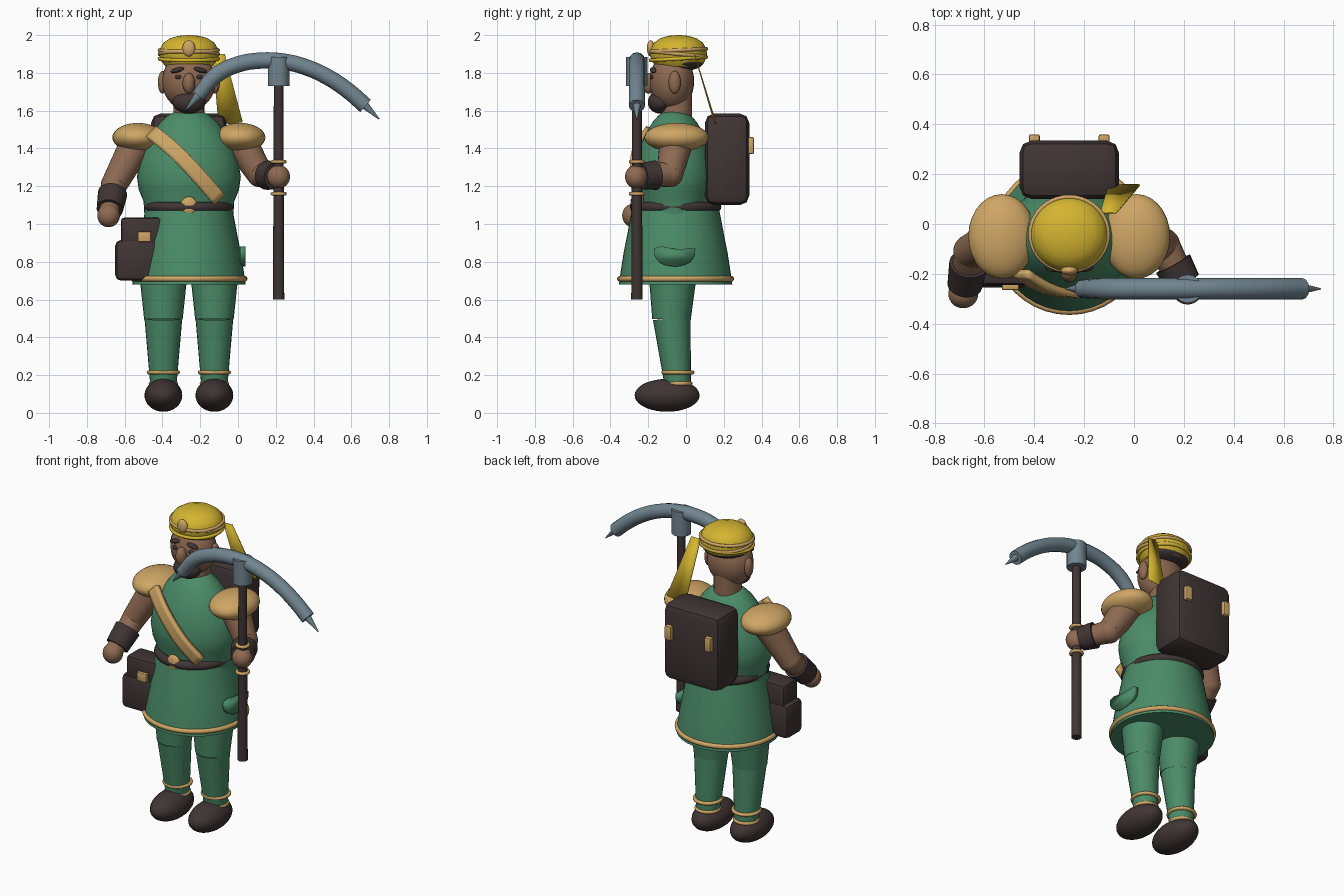
import bpy, bmesh, math
from mathutils import Vector, Matrix

if "Cube" in bpy.data.objects:
    bpy.data.objects.remove(bpy.data.objects["Cube"])


def material(name, rgb):
    m = bpy.data.materials.new(name)
    m.use_nodes = True
    m.diffuse_color = (*rgb, 1)
    m.node_tree.nodes["Principled BSDF"].inputs["Base Color"].default_value = (*rgb, 1)
    return m


GREEN = material("green cloth", (.07, .26, .14))
DARK = material("dark leather", (.05, .035, .034))
TAN = material("tan trim", (.62, .38, .13))
SKIN = material("skin", (.27, .145, .085))
YELLOW = material("yellow cloth", (.66, .46, .03))
STEEL = material("steel", (.165, .235, .28))
CX = -.26  # centre line of the figure


def finish(name, bm, mat, angle=40):
    bmesh.ops.recalc_face_normals(bm, faces=bm.faces)
    me = bpy.data.meshes.new(name)
    bm.to_mesh(me)
    bm.free()
    ob = bpy.data.objects.new(name, me)
    bpy.context.collection.objects.link(ob)
    me.materials.append(mat)
    bpy.ops.object.select_all(action='DESELECT')
    ob.select_set(True)
    bpy.context.view_layer.objects.active = ob
    bpy.ops.object.shade_smooth_by_angle(angle=math.radians(angle))
    return ob


def ball(name, loc, size, mat, tilt=0):
    bm = bmesh.new()
    m = Matrix.Translation(loc) @ Matrix.Rotation(tilt, 4, 'Y') @ Matrix.Diagonal((*size, 1))
    bmesh.ops.create_uvsphere(bm, u_segments=28, v_segments=18, radius=1, matrix=m)
    return finish(name, bm, mat)


def limb(name, p, q, r1, r2, mat, sides=24):
    p, q = Vector(p), Vector(q)
    d = q - p
    m = Matrix.Translation((p + q) / 2) @ d.to_track_quat('Z', 'Y').to_matrix().to_4x4()
    bm = bmesh.new()
    bmesh.ops.create_cone(bm, cap_ends=True, segments=sides, radius1=r1, radius2=r2,
                          depth=d.length, matrix=m)
    return finish(name, bm, mat)


def lathe(name, profile, centre, squash, mat, sides=40):
    bm = bmesh.new()
    rings = []
    for r, z in profile:
        rings.append([bm.verts.new((centre[0] + r * math.cos(a), centre[1] + r * squash * math.sin(a), z))
                      for a in (math.tau * i / sides for i in range(sides))])
    for low, high in zip(rings, rings[1:]):
        for i in range(sides):
            j = (i + 1) % sides
            bm.faces.new((low[i], low[j], high[j], high[i]))
    bm.faces.new(rings[0])
    bm.faces.new(rings[-1])
    return finish(name, bm, mat)


def ring(name, loc, rx, ry, thick, mat, tilt=0):
    bpy.ops.mesh.primitive_torus_add(major_radius=1, minor_radius=thick / rx, location=(0, 0, 0),
                                     major_segments=40, minor_segments=10)
    temp = bpy.context.object
    bm = bmesh.new()
    bm.from_mesh(temp.data)
    bpy.data.objects.remove(temp)
    bm.transform(Matrix.Translation(loc) @ Matrix.Rotation(tilt, 4, 'X') @ Matrix.Diagonal((rx, ry, rx, 1)))
    return finish(name, bm, mat)


def box(name, lo, hi, bevel, mat, segments=2):
    lo, hi = Vector(lo), Vector(hi)
    bm = bmesh.new()
    bmesh.ops.create_cube(bm, size=1, matrix=Matrix.Translation((lo + hi) / 2) @ Matrix.Diagonal((*(hi - lo), 1)))
    bmesh.ops.bevel(bm, geom=bm.edges[:], offset=bevel, segments=segments, profile=.5, affect='EDGES')
    return finish(name, bm, mat, 30)


def plate(name, points, mat, thick):
    bm = bmesh.new()
    bm.faces.new([bm.verts.new(p) for p in points])
    ob = finish(name, bm, mat)
    mod = ob.modifiers.new("thickness", 'SOLIDIFY')
    mod.thickness, mod.offset = thick, 0
    return ob


# Tunic: barrel torso, skirt, hem and belt
lathe("torso", [(.235, 1.04), (.24, 1.12), (.265, 1.18), (.275, 1.25), (.262, 1.33), (.235, 1.41),
                (.195, 1.48), (.15, 1.54), (.11, 1.575), (.075, 1.595)], (CX, -.06), .78, GREEN)
lathe("skirt", [(.3, .68), (.292, .74), (.275, .85), (.255, .95), (.238, 1.04), (.23, 1.08)],
      (CX, -.055), 1, GREEN).data.transform(Matrix.Identity(4))
ring("hem_trim", (CX, -.055, .71), .295, .295, .015, TAN)
ring("belt", (CX, -.055, 1.09), .212, .215, .027, DARK)
ball("belt_buckle", (CX, -.275, 1.095), (.045, .02, .05), TAN)

# Chest sash wrapped diagonally over the torso
bm = bmesh.new()
half = Vector((.028, 0, .028))
rows = []
for p in [(-.455, -.195, 1.485), (-.37, -.255, 1.42), (-.28, -.282, 1.335), (-.185, -.285, 1.23), (-.1, -.24, 1.13)]:
    rows.append((bm.verts.new(Vector(p) - half), bm.verts.new(Vector(p) + half)))
for a, b in zip(rows, rows[1:]):
    bm.faces.new((a[0], a[1], b[1], b[0]))
sash = finish("chest_sash", bm, TAN)
sub = sash.modifiers.new("smooth", 'SUBSURF')
sub.levels = sub.render_levels = 2
sub.boundary_smooth = 'PRESERVE_CORNERS'
solid = sash.modifiers.new("thickness", 'SOLIDIFY')
solid.thickness, solid.offset = .03, 0

# Half-round pocket on the left hip
arc = [(.025, -.06 + .11 * math.cos(a), .87 - .095 * math.sin(a) ** .7)
       for a in (math.pi * i / 12 for i in range(13))]
plate("hip_pocket", arc + [(.025, -.13, .882), (.025, -.06, .868), (.025, .01, .882)][:2], GREEN, .03)

# Legs, ankle rings and shoes
for side, x in (("right", -.395), ("left", -.125)):
    limb(side + "_thigh", (x, -.07, .74), (x, -.077, .495), .128, .102, GREEN)
    limb(side + "_shin", (x, -.075, .5), (x, -.042, .13), .1, .068, GREEN)
    for z, r in ((.215, .077), (.155, .067)):
        ring(side + "_ankle_ring", (x, -.043, z), r, r, .011, TAN)
    ball(side + "_shoe", (x, -.1, .093), (.1, .172, .087), DARK)

# Shoulder pads and arms
arms = {"right": ((-.53, -.05, 1.44), (-.655, -.11, 1.21), (-.685, -.28, 1.045), .3, .8),
        "left": ((.01, -.05, 1.44), (.115, -.085, 1.265), (.215, -.265, 1.25), .42, .84)}
for side, (shoulder, elbow, hand, c0, c1) in arms.items():
    e, h = Vector(elbow), Vector(hand)
    ball(side + "_shoulder_pad", (shoulder[0], -.05, 1.458), (.135, .17, .077), TAN)
    limb(side + "_upper_arm", shoulder, elbow, .09, .07, SKIN)
    ball(side + "_elbow", elbow, (.07, .07, .07), SKIN)
    limb(side + "_forearm", elbow, hand, .069, .05, SKIN)
    limb(side + "_cuff", e.lerp(h, c0), e.lerp(h, c1), .078, .07, DARK)
    ball(side + "_hand", hand, (.06, .058, .062), SKIN)

# Head and face
limb("neck", (CX, -.05, 1.55), (CX, -.05, 1.76), .082, .082, SKIN)
ball("head", (CX, -.075, 1.755), (.142, .118, .155), SKIN)
ball("hair", (CX, -.02, 1.86), (.138, .115, .05), DARK)
ball("beard", (CX, -.14, 1.645), (.088, .062, .06), DARK)
ball("nose", (CX, -.198, 1.745), (.033, .036, .055), SKIN)
for s in (-1, 1):
    ball("ear", (CX + s * .14, -.06, 1.75), (.024, .032, .06), SKIN)
    ball("eye", (CX + s * .055, -.178, 1.778), (.018, .014, .012), DARK)
    ball("eyebrow", (CX + s * .06, -.172, 1.815), (.038, .02, .013), DARK, s * .25)

# Wrapped cap with bands, front jewel and trailing ribbon
lathe("cap", [(.125, 1.835), (.145, 1.86), (.158, 1.895), (.155, 1.925), (.135, 1.96), (.1, 1.983),
              (.055, 1.996), (.01, 2.0)], (CX, -.04), .96, YELLOW)
for z, tilt, mat in ((1.875, .06, YELLOW), (1.9, -.1, TAN), (1.92, .05, TAN)):
    ring("cap_band", (CX, -.04, z), .155, .148, .01, mat, tilt)
ball("cap_jewel", (CX, -.187, 1.93), (.034, .02, .043), TAN)
plate("cap_ribbon", [(-.135, .045, 1.9), (-.07, .045, 1.9), (.025, .157, 1.54), (-.045, .158, 1.53),
                     (-.105, .15, 1.54)], YELLOW, .005)

# Backpack with two clasps
box("backpack", (-.46, .1, 1.1), (-.06, .335, 1.585), .05, DARK)
for x in (-.4, -.12):
    box("backpack_clasp", (x - .022, .325, 1.37), (x + .022, .36, 1.46), .008, TAN)

# Hip pouch
box("pouch_body", (-.65, -.255, .7), (-.42, -.09, .915), .03, DARK)
box("pouch_flap", (-.62, -.245, .86), (-.4, -.1, 1.035), .02, DARK)
box("pouch_clasp", (-.53, -.265, .905), (-.462, -.235, .96), .005, TAN)

# Pickaxe: shaft, grip rings, socket, curved head and spikes
PX, PY = .215, -.26
limb("pickaxe_shaft", (PX, PY, .6), (PX, PY, 1.8), .03, .025, DARK, 16)
for z in (1.16, 1.33):
    ring("grip_ring", (PX, PY, z), .033, .033, .01, TAN)
limb("pickaxe_socket", (PX, PY, 1.73), (PX, PY, 1.885), .057, .057, STEEL, 16)
path = [(-.21, 1.68), (-.12, 1.785), (0, 1.845), (.12, 1.865), (.24, 1.86), (.36, 1.83), (.48, 1.775),
        (.59, 1.7), (.675, 1.625)]
curve = bpy.data.curves.new("pickaxe_head", 'CURVE')
curve.dimensions = '3D'
curve.bevel_depth, curve.bevel_resolution, curve.use_fill_caps = .043, 4, True
spline = curve.splines.new('BEZIER')
spline.resolution_u = 4
spline.bezier_points.add(len(path) - 1)
for bp, (x, z) in zip(spline.bezier_points, path):
    bp.co = (x, PY, z)
    bp.handle_left_type = bp.handle_right_type = 'AUTO'
spline.bezier_points[0].radius = .85
curve.materials.append(STEEL)
head = bpy.data.objects.new("pickaxe_head", curve)
bpy.context.collection.objects.link(head)
bpy.ops.object.select_all(action='DESELECT')
head.select_set(True)
bpy.context.view_layer.objects.active = head
bpy.ops.object.convert(target='MESH')
bpy.ops.object.shade_smooth_by_angle(angle=math.radians(40))
limb("right_spike", (-.2, PY, 1.69), (-.275, PY, 1.605), .028, .003, STEEL, 12)
limb("left_spike", (.665, PY, 1.635), (.748, PY, 1.555), .023, .003, STEEL, 12)
